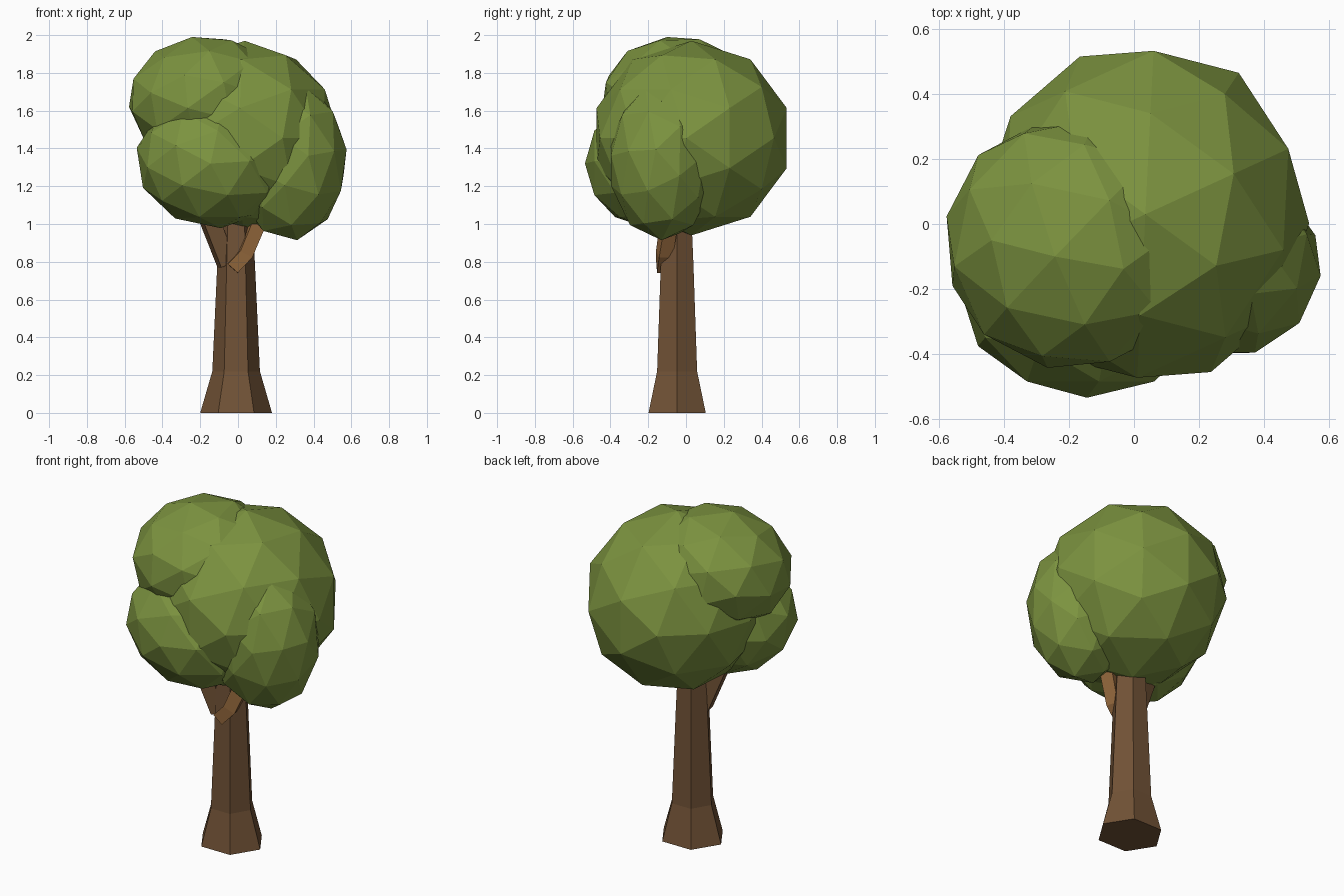
import bpy, bmesh, math
from mathutils import Matrix, Vector

if "Cube" in bpy.data.objects:
    bpy.data.objects.remove(bpy.data.objects["Cube"])


def material(name, rgb):
    m = bpy.data.materials.new(name)
    m.diffuse_color = (*rgb, 1)
    m.use_nodes = True
    m.node_tree.nodes["Principled BSDF"].inputs["Base Color"].default_value = m.diffuse_color
    return m


leaf = material("leaf green", (0.2, 0.29, 0.05))
bark = material("bark brown", (0.165, 0.085, 0.037))
light_bark = material("light bark", (0.31, 0.145, 0.048))


def add_object(name, bm, mat):
    bmesh.ops.recalc_face_normals(bm, faces=bm.faces)
    mesh = bpy.data.meshes.new(name)
    bm.to_mesh(mesh)
    bm.free()
    mesh.materials.append(mat)
    obj = bpy.data.objects.new(name, mesh)
    bpy.context.collection.objects.link(obj)
    return obj


def leaf_clump(name, centre, radii, turn, tilt=0, axis=(0, 1, 0)):
    """Faceted ball: turned, stretched along the world axes, then tilted."""
    bm = bmesh.new()
    bmesh.ops.create_icosphere(bm, subdivisions=2, radius=1)
    m = (Matrix.Translation(centre) @ Matrix.Rotation(math.radians(tilt), 4, Vector(axis))
         @ Matrix.Diagonal((*radii, 1)) @ turn.to_4x4())
    bmesh.ops.transform(bm, matrix=m, verts=bm.verts)
    return add_object(name, bm, leaf)


def lofted(name, rings, sides, mat, start=0.0):
    """Skin a stack of (matrix, radius) polygon rings and cap both ends."""
    bm = bmesh.new()
    loops = []
    for m, r in rings:
        angles = [start + i * math.tau / sides for i in range(sides)]
        loops.append([bm.verts.new(m @ Vector((r * math.cos(a), r * math.sin(a), 0)))
                      for a in angles])
    for a, b in zip(loops, loops[1:]):
        for i in range(sides):
            j = (i + 1) % sides
            bm.faces.new((a[i], a[j], b[j], b[i]))
    bm.faces.new(loops[0][::-1])
    bm.faces.new(loops[-1])
    return add_object(name, bm, mat)


def branch(name, path, radii, mat, sides=4):
    """Tapered limb whose rings face along the path."""
    pts = [Vector(p) for p in path]
    rings = []
    for i, (p, r) in enumerate(zip(pts, radii)):
        d = pts[min(i + 1, len(pts) - 1)] - pts[max(i - 1, 0)]
        rot = d.to_track_quat('Z', 'Y').to_matrix().to_4x4()
        rings.append((Matrix.Translation(p) @ rot, r))
    return lofted(name, rings, sides, mat, math.pi / 4)


# Six-sided trunk with a flared foot
trunk_profile = [(0, 0.19, 0.92), (0.22, 0.126, 0.97), (0.78, 0.1, 1), (1.15, 0.082, 1)]
lofted("trunk", [(Matrix.Translation((-0.01, -0.047, z)) @ Matrix.Diagonal((1, s, 1, 1)), r)
                 for z, r, s in trunk_profile], 6, bark)

# Square branches
branch("left_branch", [(-0.06, -0.08, 0.785), (-0.18, -0.11, 1.1)], [0.06, 0.065], bark)
branch("right_branch", [(-0.03, -0.12, 0.765), (0.035, -0.115, 0.84), (0.14, -0.075, 1.1)],
       [0.05, 0.052, 0.055], light_bark)

# Foliage clumps: the same ball lying on its side, with different turns
lying = Matrix(((0, 0, 1), (-1, 0, 0), (0, -1, 0)))


def turned(x=0, y=0, z=0):
    rx, ry, rz = (Matrix.Rotation(math.radians(a), 3, k) for a, k in ((x, 'X'), (y, 'Y'), (z, 'Z')))
    return rz @ ry @ rx @ lying


leaf_clump("main_foliage", (0.035, 0.03, 1.455), (0.505, 0.53, 0.515), turned(z=-3))
leaf_clump("upper_left_foliage", (-0.19, -0.06, 1.675), (0.4, 0.395, 0.322), turned(z=20),
           12, (0.6, -0.8, 0))
leaf_clump("lower_front_foliage", (-0.145, -0.2, 1.32), (0.4, 0.335, 0.34), turned(x=18, z=90), 12)
leaf_clump("right_foliage", (0.27, -0.125, 1.335), (0.31, 0.288, 0.425), turned(y=-8, z=-7))
